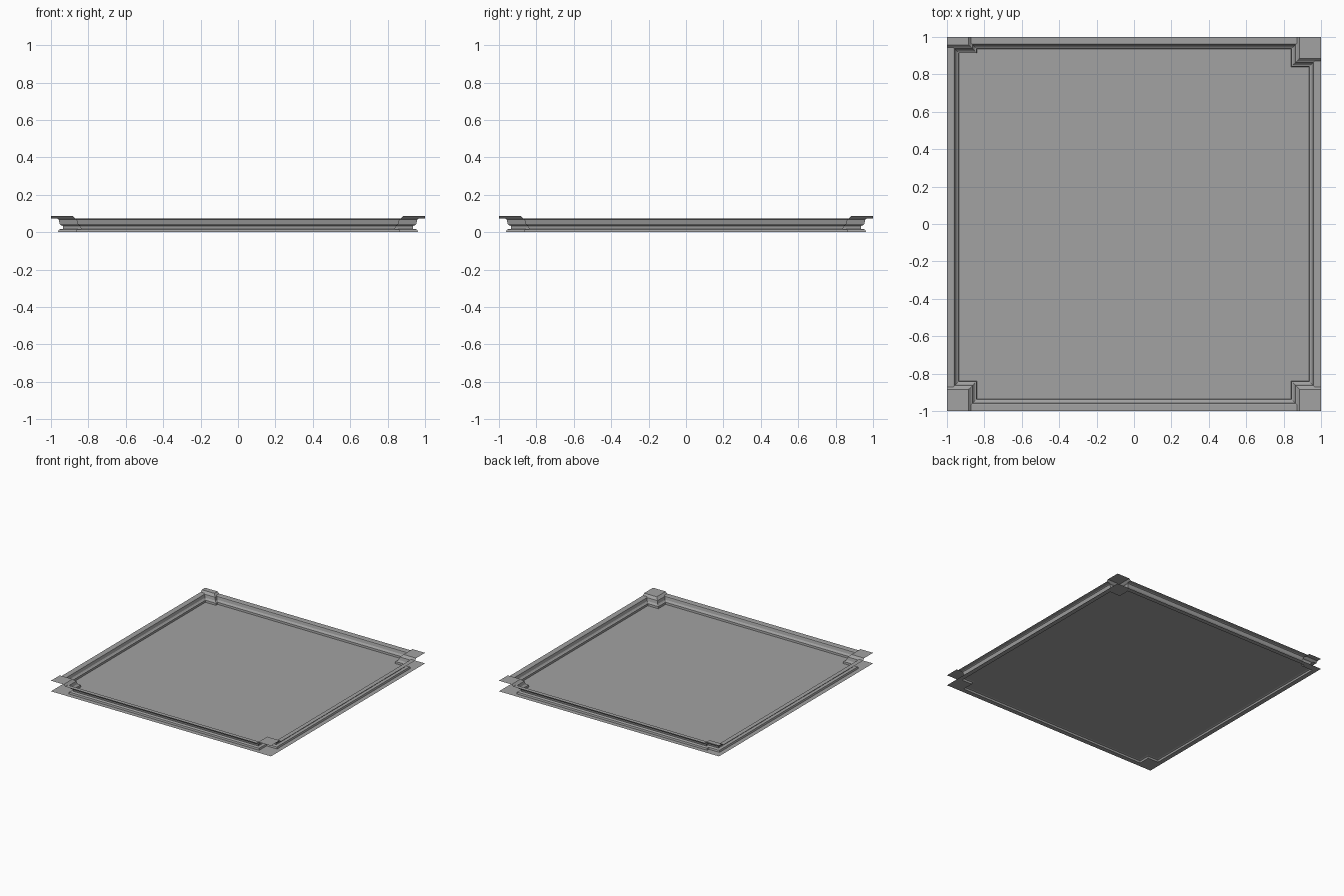
import bpy, bmesh

cube = bpy.data.objects.get("Cube")
if cube:
    bpy.data.objects.remove(cube)

grey = bpy.data.materials.new("plain grey")
grey.use_nodes = True
colour = (0.36, 0.36, 0.36, 1)
grey.diffuse_color = colour
grey.node_tree.nodes["Principled BSDF"].inputs["Base Color"].default_value = colour

CORNERS = [(1, 1), (-1, 1), (-1, -1), (1, -1)]   # counter-clockwise
JOG, SMALL_JOG = 0.095, 0.022


def corner(edge, sx, sy, trim=0):
    """Three points that step around one notched corner."""
    jx = JOG - trim
    jy = (SMALL_JOG if (sx, sy) == (-1, 1) else JOG) - trim
    cx, cy = edge - jx, edge - jy
    pts = [(edge * sx, cy * sy), (cx * sx, cy * sy), (cx * sx, edge * sy)]
    return pts if sx * sy > 0 else pts[::-1]


def outline(edge):
    return [p for c in CORNERS for p in corner(edge, *c)]


def to_border(p):
    """Push a point straight out to the square border."""
    x, y = p
    return (x / abs(x), y) if abs(x) > abs(y) else (x, y / abs(y))


def face(bm, pts):
    bm.faces.new([bm.verts.new(p) for p in pts])


def ribbon(bm, low, high, z0, z1):
    for i in range(len(low) - 1):
        face(bm, [(*low[i], z0), (*high[i], z1),
                  (*high[i + 1], z1), (*low[i + 1], z0)])


def loft(bm, profile):
    """Walls that follow the notched outline through (edge, height) pairs."""
    for (e0, z0), (e1, z1) in zip(profile, profile[1:]):
        a, b = outline(e0), outline(e1)
        ribbon(bm, a + a[:1], b + b[:1], z0, z1)


def flange(bm, edge, z, lift=0, trim=0):
    """Flat border out to the square, with corner plates that may be lifted."""
    for k, c in enumerate(CORNERS):
        low, high = corner(edge, *c), corner(edge, *c, trim)
        after = corner(edge, *CORNERS[(k + 1) % 4])
        strip = [low[2], to_border(low[2]), to_border(after[0]), after[0]]
        face(bm, [(*p, z) for p in strip])
        low = [to_border(low[0]), *low, to_border(low[2])]
        high = [to_border(high[0]), *high, to_border(high[2])]
        if lift:
            ribbon(bm, low, high, z, z + lift)
        plate = [high[1], high[0], c, high[4], high[3], high[2]]
        face(bm, [(*p, z + lift) for p in plate])


def finish(bm, name):
    bmesh.ops.remove_doubles(bm, verts=bm.verts, dist=0.0005)
    mesh = bpy.data.meshes.new(name)
    bm.to_mesh(mesh)
    bm.free()
    mesh.materials.append(grey)
    bpy.context.collection.objects.link(bpy.data.objects.new(name, mesh))


# Floor panel with its low outer border
base = bmesh.new()
face(base, [(*p, 0.018) for p in outline(0.945)])
loft(base, [(0.945, 0.018), (0.958, 0.014), (0.962, 0)])
flange(base, 0.962, 0)
finish(base, "floor_panel")

# Stepped side walls with the upper rim and raised corner plates
rim = bmesh.new()
loft(rim, [(0.935, 0.018), (0.937, 0.034), (0.945, 0.037),
           (0.953, 0.045), (0.959, 0.069), (0.966, 0.073)])
flange(rim, 0.966, 0.073, 0.014, 0.014)
finish(rim, "raised_rim")
